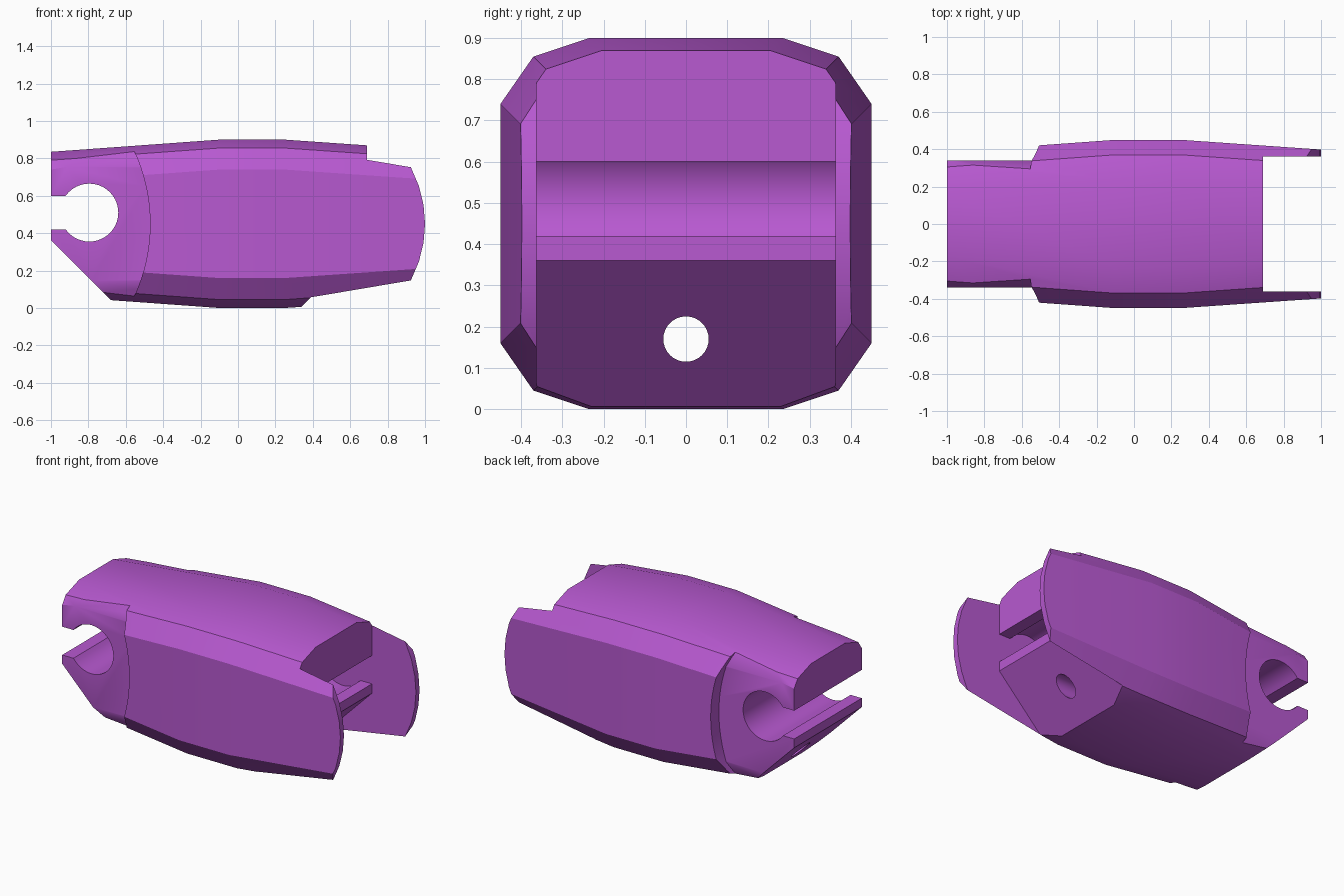
import bpy, bmesh, math

if "Cube" in bpy.data.objects:
    bpy.data.objects.remove(bpy.data.objects["Cube"])

purple = bpy.data.materials.new("purple plastic")
purple.diffuse_color = (0.479, 0.100, 0.638, 1)
purple.use_nodes = True
purple.node_tree.nodes["Principled BSDF"].inputs["Base Color"].default_value = purple.diffuse_color
MID = 0.45      # mid height of the link


def loft(name, rings):
    """Closed solid through matching rings of points."""
    bm = bmesh.new()
    loops = [[bm.verts.new(p) for p in ring] for ring in rings]
    n = len(loops[0])
    for a, b in zip(loops, loops[1:]):
        for i in range(n):
            j = (i + 1) % n
            bm.faces.new((a[i], a[j], b[j], b[i]))
    bm.faces.new(loops[0][::-1])
    bm.faces.new(loops[-1])
    bmesh.ops.recalc_face_normals(bm, faces=bm.faces)
    mesh = bpy.data.meshes.new(name)
    bm.to_mesh(mesh)
    bm.free()
    obj = bpy.data.objects.new(name, mesh)
    bpy.context.collection.objects.link(obj)
    return obj


def along_y(name, profile, y0, y1):
    return loft(name, [[(x, y, z) for x, z in profile] for y in (y0, y1)])


def along_x(name, profile, x0, x1):
    return loft(name, [[(x, y, z) for y, z in profile] for x in (x0, x1)])


def cut(target, cutter):
    bpy.context.view_layer.objects.active = target
    mod = target.modifiers.new("cut", 'BOOLEAN')
    mod.operation = 'DIFFERENCE'
    mod.solver = 'EXACT'
    mod.object = cutter
    bpy.ops.object.modifier_apply(modifier=mod.name)
    bpy.data.objects.remove(cutter, do_unlink=True)


def arc(tip, radius, half, steps):
    """Convex end curve bulging to +x, listed from bottom to top."""
    pts = []
    for i in range(steps + 1):
        dz = -half + 2 * half * i / steps
        pts.append((tip - radius + math.sqrt(radius**2 - dz**2), MID + dz))
    return pts


def keyhole(cx, direction):
    """Round socket with a slot opening towards direction along x."""
    r, h, cz = 0.155, 0.09, 0.51
    a0 = math.asin(h / r)
    pts = []
    for i in range(33):
        a = a0 + (2 * math.pi - 2 * a0) * i / 32
        pts.append((cx + direction * r * math.cos(a), cz + r * math.sin(a)))
    return pts + [(cx + direction * 0.35, cz - h), (cx + direction * 0.35, cz + h)]


# Main body: chamfered section that shrinks towards both ends
def section(x, d):
    quarter = [(0.45, 0.29), (0.37, 0.405), (0.235, 0.45)]
    q = [(y - d, z - d) for y, z in quarter]
    ring = q + [(-y, z) for y, z in q[::-1]]
    ring += [(-y, -z) for y, z in ring]
    return [(x, y, MID + z) for y, z in ring]


body = loft("link_body", [section(-1, 0.065), section(-0.1, 0),
                          section(0.25, 0), section(1, 0.052)])

# Rounded ends of the fork cheeks
cut(body, along_y("cheek_end_cutter",
                  arc(1.0, 0.64, 0.5, 10) + [(1.3, 0.95), (1.3, -0.05)], -1, 1))

# Narrowed tongue at the left end, chamfered along its edges
for s in (-1, 1):
    sides = [(0.25, -0.017), (0.34, 0.145), (0.34, 0.755), (0.25, 0.917)]
    outline = [(s * y, z) for y, z in sides + [(0.8, 0.917), (0.8, -0.017)]]
    cutter = along_x("tongue_side_cutter", outline, -1.2, 0)
    # keep only the part of the cutter left of the shoulder curve
    cut(cutter, along_y("shoulder_curve",
                        arc(-0.47, 0.93, 0.6, 24) + [(0.5, 1.05), (0.5, -0.15)], -1, 1))
    cut(body, cutter)

# Sloped underside of the tongue
cut(body, along_y("tongue_slope_cutter",
                  [(-1.2, 0.565), (-0.53, -0.11), (-1.2, -0.11)], -1, 1))

# Fork pocket with a sloped underside at the right end
cut(body, along_y("fork_cutter",
                  [(0.69, 1.1), (0.69, 0.36), (0.235, -0.1), (1.3, -0.1), (1.3, 1.1)],
                  -0.362, 0.362))

# Pin sockets: open through the tongue, hidden between the cheeks
cut(body, along_y("tongue_socket_cutter", keyhole(-0.795, -1), -1, 1))
cut(body, along_y("fork_socket_cutter", keyhole(0.485, 1), -0.362, 0.362))

# Cord hole along the length
circle = [(0.055 * math.cos(math.tau * i / 32), 0.17 + 0.055 * math.sin(math.tau * i / 32))
          for i in range(32)]
cut(body, along_x("cord_hole_cutter", circle, -1.2, 1.2))

# Finish
body.data.materials.clear()
body.data.materials.append(purple)
for poly in body.data.polygons:
    poly.material_index = 0
bpy.ops.object.select_all(action='DESELECT')
body.select_set(True)
bpy.context.view_layer.objects.active = body
bpy.ops.object.shade_smooth_by_angle(angle=math.radians(30))
